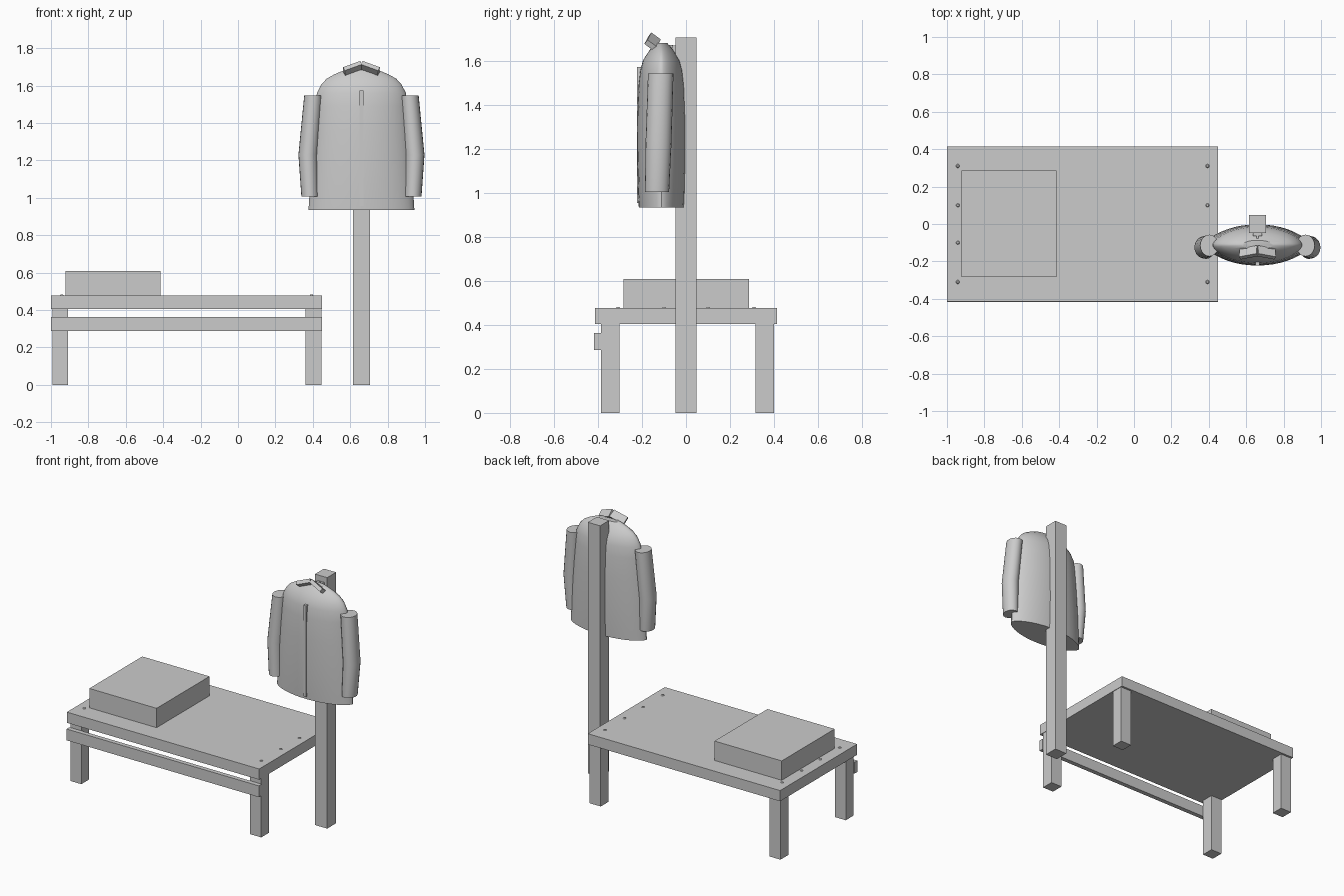
import bpy, math
from mathutils import Matrix, Vector

cube = bpy.data.objects.get("Cube")
if cube:
    bpy.data.objects.remove(cube)

grey = bpy.data.materials.new("plain grey")
grey.use_nodes = True
colour = (0.6, 0.6, 0.6, 1)
grey.diffuse_color = colour
grey.node_tree.nodes["Principled BSDF"].inputs["Base Color"].default_value = colour


def add(name, verts, faces, smooth=False):
    mesh = bpy.data.meshes.new(name)
    mesh.from_pydata(verts, [], faces)
    mesh.materials.append(grey)
    obj = bpy.data.objects.new(name, mesh)
    bpy.context.collection.objects.link(obj)
    if smooth:
        bpy.ops.object.select_all(action='DESELECT')
        obj.select_set(True)
        bpy.context.view_layer.objects.active = obj
        bpy.ops.object.shade_smooth_by_angle(angle=math.radians(35))
    return obj


def box(name, x, y, z):
    verts = [(a, b, c) for c in z for b in y for a in x]
    return add(name, verts, [(0, 2, 3, 1), (4, 5, 7, 6), (0, 1, 5, 4),
                             (2, 6, 7, 3), (0, 4, 6, 2), (1, 3, 7, 5)])


def loft(name, rings, sides, power=1.0):
    """Stack of closed rings (cx, cy, z, half width, half depth); power > 1 pinches the sides."""
    verts = []
    for cx, cy, z, w, d in rings:
        for i in range(sides):
            t = math.tau * i / sides
            s = math.sin(t)
            verts.append((cx + w * math.cos(t), cy + d * math.copysign(abs(s) ** power, s), z))
    faces = [(r * sides + i, r * sides + (i + 1) % sides,
              (r + 1) * sides + (i + 1) % sides, (r + 1) * sides + i)
             for r in range(len(rings) - 1) for i in range(sides)]
    faces.append(tuple(reversed(range(sides))))
    faces.append(tuple(range(len(verts) - sides, len(verts))))
    return add(name, verts, faces, True)


# Bed: top, legs, front rail, pillow and nail heads
box("bed_top", (-1, 0.45), (-0.415, 0.415), (0.405, 0.478))
for side, x in (("right", (-0.993, -0.91)), ("left", (0.362, 0.446))):
    for end, y in (("front", (-0.387, -0.302)), ("back", (0.317, 0.401))):
        box(f"{end}_{side}_leg", x, y, (0, 0.405))
box("front_rail", (-1, 0.45), (-0.418, -0.387), (0.287, 0.364))
box("pillow", (-0.922, -0.415), (-0.284, 0.286), (0.478, 0.61))
for x in (-0.942, 0.393):
    for y in (-0.31, -0.1, 0.1, 0.31):
        loft("nail_head", [(x, y, 0.478, 0.01, 0.01), (x, y, 0.483, 0.006, 0.006)], 10)

# Post with a coat peg
CX, CY = 0.66, -0.112
box("post", (0.614, 0.706), (-0.048, 0.048), (0, 1.71))
box("peg_plate", (CX - 0.024, CX + 0.024), (-0.064, -0.048), (1.6, 1.672))
box("peg", (CX - 0.006, CX + 0.006), (-0.14, -0.06), (1.664, 1.676))

# Hanging coat body, lens shaped in section
profile = [(0.936, 0.283, 0.103), (1.0, 0.279, 0.106), (1.15, 0.272, 0.11),
           (1.35, 0.258, 0.109), (1.49, 0.246, 0.104), (1.56, 0.238, 0.096),
           (1.605, 0.215, 0.084), (1.637, 0.186, 0.064), (1.66, 0.145, 0.048),
           (1.685, 0.085, 0.025)]
loft("coat_body", [(CX, CY, z, w, d) for z, w, d in profile], 40, 1.25)
box("coat_placket", (CX - 0.01, CX + 0.01), (-0.223, -0.19), (0.955, 1.575))

# Sleeves bent at the elbow, and the two collar bars
for s, side in ((1, "left"), (-1, "right")):
    loft(f"{side}_sleeve", [(CX + s * 0.275, -0.132, 1.006, 0.046, 0.055),
                            (CX + s * 0.285, -0.125, 1.23, 0.052, 0.059),
                            (CX + s * 0.257, -0.115, 1.546, 0.049, 0.058)], 20)
    bar = box(f"{side}_collar", (-0.05, 0.05), (-0.027, 0.027), (-0.0125, 0.0125))
    place = (Matrix.Translation(Vector((CX + s * 0.046, -0.152, 1.69)))
             @ Matrix.Rotation(s * math.radians(20), 4, 'Y')
             @ Matrix.Rotation(-s * math.radians(10), 4, 'Z')
             @ Matrix.Rotation(math.radians(-35), 4, 'X'))
    bar.data.transform(place)
